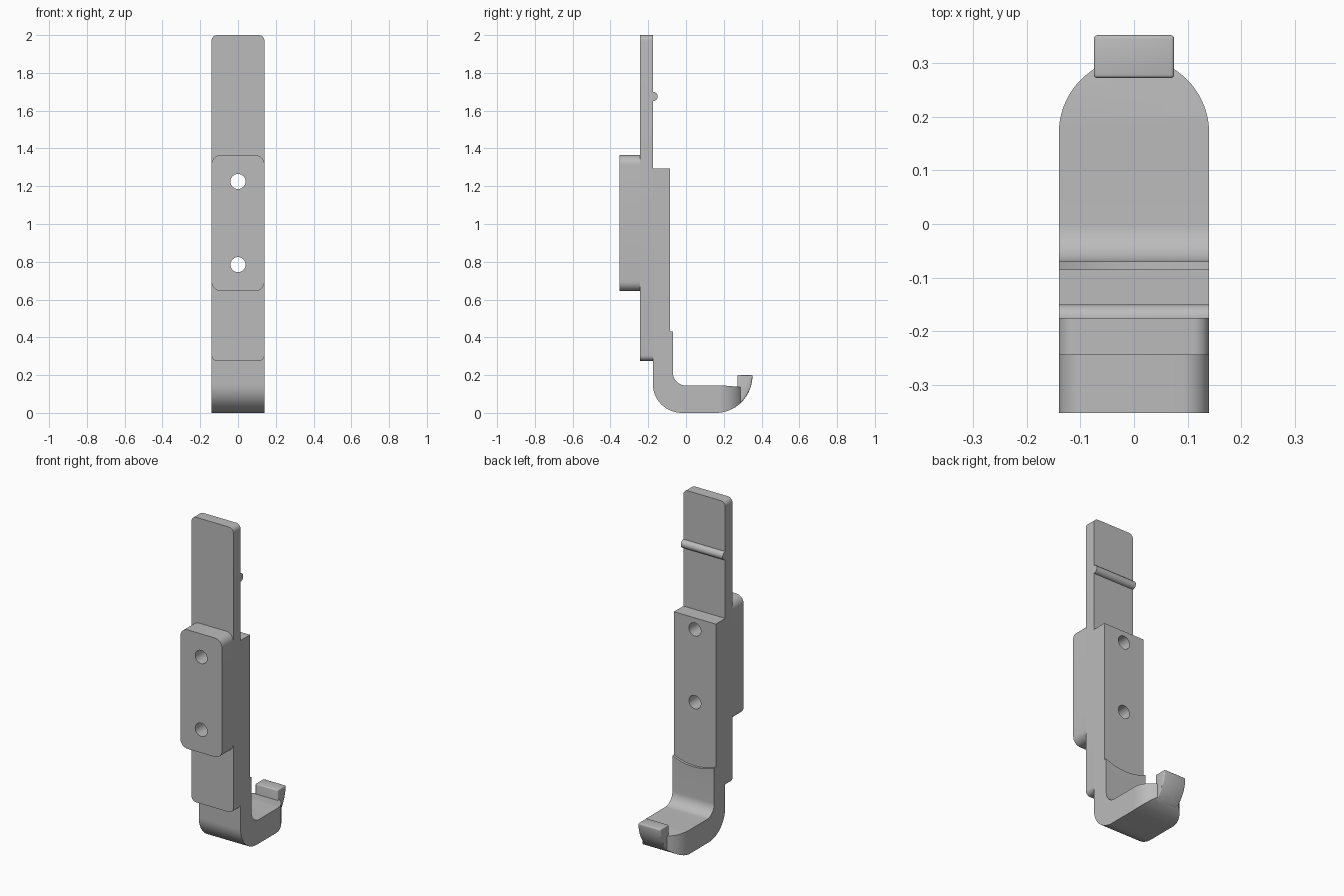
import bpy, bmesh, math

if "Cube" in bpy.data.objects:
    bpy.data.objects.remove(bpy.data.objects["Cube"])

grey = bpy.data.materials.new("plain grey")
grey.diffuse_color = (0.5, 0.5, 0.5, 1)
grey.use_nodes = True
grey.node_tree.nodes["Principled BSDF"].inputs["Base Color"].default_value = grey.diffuse_color


def arc(cx, cy, rx, ry, a0, a1, n=14):
    return [(cx + rx * math.cos(math.radians(a0 + (a1 - a0) * i / n)),
             cy + ry * math.sin(math.radians(a0 + (a1 - a0) * i / n))) for i in range(n + 1)]


def rounded_rect(x, z0, z1, r):
    return (arc(x - r, z1 - r, r, r, 0, 90, 8) + arc(r - x, z1 - r, r, r, 90, 180, 8)
            + arc(r - x, z0 + r, r, r, 180, 270, 8) + arc(x - r, z0 + r, r, r, 270, 360, 8))


def extrude(name, pts, axis, lo, hi):
    """Prism from a 2D outline, extruded along axis x, y or z."""
    place = {'x': lambda a, b, t: (t, a, b),
             'y': lambda a, b, t: (a, t, b),
             'z': lambda a, b, t: (a, b, t)}[axis]
    bm = bmesh.new()
    low = [bm.verts.new(place(a, b, lo)) for a, b in pts]
    top = [bm.verts.new(place(a, b, hi)) for a, b in pts]
    bm.faces.new(low)
    bm.faces.new(top)
    n = len(pts)
    for i in range(n):
        bm.faces.new((low[i], low[(i + 1) % n], top[(i + 1) % n], top[i]))
    bmesh.ops.recalc_face_normals(bm, faces=bm.faces)
    me = bpy.data.meshes.new(name)
    bm.to_mesh(me)
    bm.free()
    ob = bpy.data.objects.new(name, me)
    bpy.context.collection.objects.link(ob)
    me.materials.append(grey)
    return ob


def activate(ob):
    bpy.ops.object.select_all(action='DESELECT')
    ob.select_set(True)
    bpy.context.view_layer.objects.active = ob


def boolean(ob, cutter, op='DIFFERENCE'):
    m = ob.modifiers.new("cut", 'BOOLEAN')
    m.object, m.operation, m.solver = cutter, op, 'EXACT'
    activate(ob)
    bpy.ops.object.modifier_apply(modifier=m.name)


# long back strip and front mounting block
strip = extrude("back_strip", rounded_rect(0.14, 0.275, 2.0, 0.03), 'y', -0.244, -0.175)
block = extrude("mounting_block", rounded_rect(0.14, 0.645, 1.365, 0.05), 'y', -0.352, -0.244)

# hook arm: side profile, upright block and curved foot in one
end = math.degrees(math.asin(0.16 / 0.192))
profile = ([(-0.175, 1.295)] + arc(-0.02, 0.15, 0.155, 0.15, 180, 270)
           + arc(0.16, 0.2, 0.192, 0.2, 270, 270 + end)
           + [(0.32, 0.133), (0.27, 0.139), (0.2, 0.145)]
           + arc(0, 0.215, 0.07, 0.07, 270, 180)
           + [(-0.07, 0.46), (-0.085, 0.46), (-0.085, 1.295)])
arm = extrude("hook_arm", profile, 'x', -0.14, 0.14)

# rounded end of the foot, seen from above
plan = [(-0.15, -0.3), (0.15, -0.3), (0.15, 0.1), (0.14, 0.1)] \
    + arc(0, 0.17, 0.14, 0.14, 0, 180, 36) + [(-0.14, 0.1), (-0.15, 0.1)]
cutters = [extrude("foot_outline", plan, 'z', -0.1, 1.5)]
boolean(arm, cutters[0], 'INTERSECT')

# dished top edge of the thicker pad above the foot
cutters.append(extrude("pad_cutter", arc(0, 0.74, 0.34, 0.34, 0, 354.375, 63), 'y', -0.085, 0.1))
boolean(arm, cutters[1])

# two screw holes through everything
for z in (0.785, 1.225):
    hole = extrude("hole_cutter", arc(0, z, 0.04, 0.04, 0, 348.75, 31), 'y', -0.5, 0.1)
    cutters.append(hole)
    for ob in (strip, block, arm):
        boolean(ob, hole)

# narrow upturned tip
tip = extrude("hook_tip", [(0.272, 0.2), (0.272, 0.06)]
              + arc(0.16, 0.2, 0.192, 0.2, 270 + 35.7, 360), 'x', -0.075, 0.075)
bev = tip.modifiers.new("soft_edges", 'BEVEL')
bev.width, bev.segments, bev.limit_method = 0.008, 3, 'ANGLE'
bev.angle_limit = math.radians(40)
activate(tip)
bpy.ops.object.modifier_apply(modifier=bev.name)

# half-round bead across the strip
bead = extrude("bead", arc(0, 0, 0.025, 0.025, 0, 345, 23), 'x', -0.14, 0.14)
bead.location = (0, -0.175, 1.675)

for c in cutters:
    bpy.data.objects.remove(c, do_unlink=True)
for ob in (strip, block, arm, tip, bead):
    activate(ob)
    bpy.ops.object.shade_smooth_by_angle(angle=math.radians(30))
